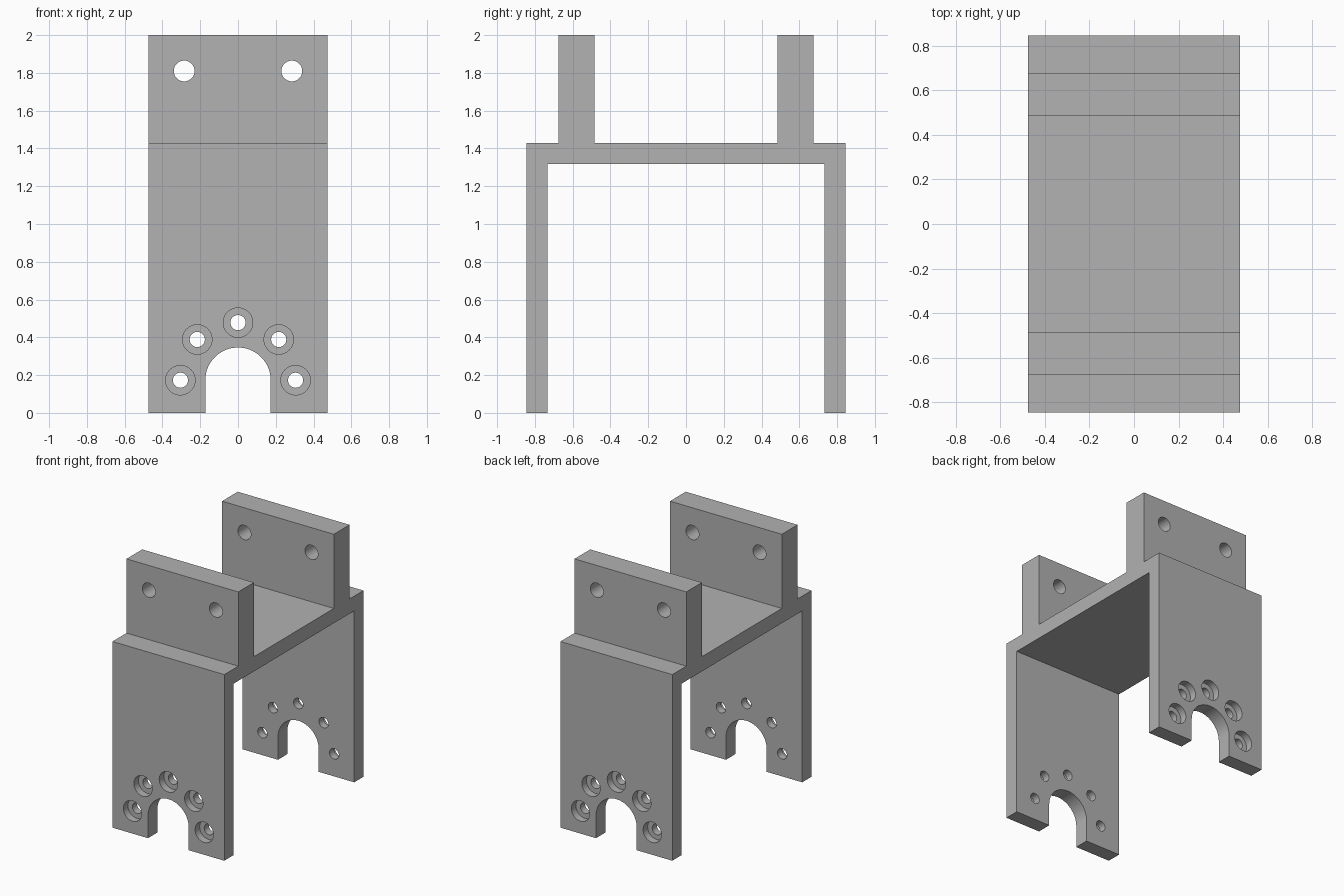
import bpy, bmesh, math
from mathutils import Vector

cube = bpy.data.objects.get("Cube")
if cube:
    bpy.data.objects.remove(cube, do_unlink=True)

HALF_X, HALF_Y, WALL = 0.475, 0.845, 0.113
DECK_TOP, TOP = 1.43, 2.0
TAB_IN, TAB_OUT = 0.485, 0.675
ARCH_R, BOLT_R = 0.173, 0.305
HOLE_R, BORE_R, TAB_HOLE_R = 0.04, 0.078, 0.055
BORE_DEPTH = 0.056

grey = bpy.data.materials.new("mid grey")
grey.use_nodes = True
colour = (0.445, 0.445, 0.445, 1)
grey.diffuse_color = colour
grey.node_tree.nodes["Principled BSDF"].inputs["Base Color"].default_value = colour


def extrude(name, points, direction):
    """Closed prism from a ring of points swept along a direction."""
    bm = bmesh.new()
    face = bm.faces.new([bm.verts.new(p) for p in points])
    swept = bmesh.ops.extrude_face_region(bm, geom=[face])
    verts = [v for v in swept["geom"] if isinstance(v, bmesh.types.BMVert)]
    bmesh.ops.translate(bm, verts=verts, vec=Vector(direction))
    bmesh.ops.recalc_face_normals(bm, faces=bm.faces)
    mesh = bpy.data.meshes.new(name)
    bm.to_mesh(mesh)
    bm.free()
    mesh.materials.append(grey)
    obj = bpy.data.objects.new(name, mesh)
    bpy.context.collection.objects.link(obj)
    return obj


def arc(x, y, z, r, sweep, steps):
    return [(x + r * math.cos(sweep * i / steps), y, z + r * math.sin(sweep * i / steps))
            for i in range(steps + 1)]


def drill(name, x, z, r, y0, y1):
    ring = arc(x, y0, z, r, math.tau, 48)[:-1]
    return extrude(name, ring, (0, y1 - y0, 0))


# Bracket body: half side profile mirrored, swept across the width
half = [(HALF_Y - WALL, DECK_TOP - WALL), (HALF_Y - WALL, 0), (HALF_Y, 0), (HALF_Y, DECK_TOP),
        (TAB_OUT, DECK_TOP), (TAB_OUT, TOP), (TAB_IN, TOP), (TAB_IN, DECK_TOP)]
profile = half + [(-y, z) for y, z in reversed(half)]
body = extrude("bracket", [(-HALF_X, y, z) for y, z in profile], (2 * HALF_X, 0, 0))

# Arched shaft slot through both legs
slot = arc(0, -1, ARCH_R, ARCH_R, math.pi, 48) + [(-ARCH_R, -1, -0.1), (ARCH_R, -1, -0.1)]
cutters = [extrude("slot_cutter", slot, (0, 2, 0))]

# Bolt holes around the arch, counterbored from the outside
for i in range(5):
    a = math.pi * i / 4
    x, z = BOLT_R * math.cos(a), ARCH_R + BOLT_R * math.sin(a)
    for side in (-1, 1):
        cutters.append(drill("bore_cutter", x, z, BORE_R, side * (HALF_Y - BORE_DEPTH), side))
    cutters.append(drill("bolt_cutter", x, z, HOLE_R, -1, 1))

# Mounting holes through the upper tabs
for x in (-0.285, 0.285):
    cutters.append(drill("tab_hole_cutter", x, 1.81, TAB_HOLE_R, -1, 1))

for cutter in cutters:
    cutter.hide_render = True
    mod = body.modifiers.new("cut", 'BOOLEAN')
    mod.operation = 'DIFFERENCE'
    mod.solver = 'EXACT'
    mod.object = cutter

# Bake the cuts and discard the cutters
bpy.context.view_layer.update()
evaluated = body.evaluated_get(bpy.context.evaluated_depsgraph_get())
result = bpy.data.meshes.new_from_object(evaluated)
body.modifiers.clear()
body.data = result
result.materials.clear()
result.materials.append(grey)
for poly in result.polygons:
    poly.material_index = 0
for cutter in cutters:
    bpy.data.objects.remove(cutter, do_unlink=True)

bpy.ops.object.select_all(action='DESELECT')
body.select_set(True)
bpy.context.view_layer.objects.active = body
bpy.ops.object.shade_smooth_by_angle(angle=math.radians(30))
